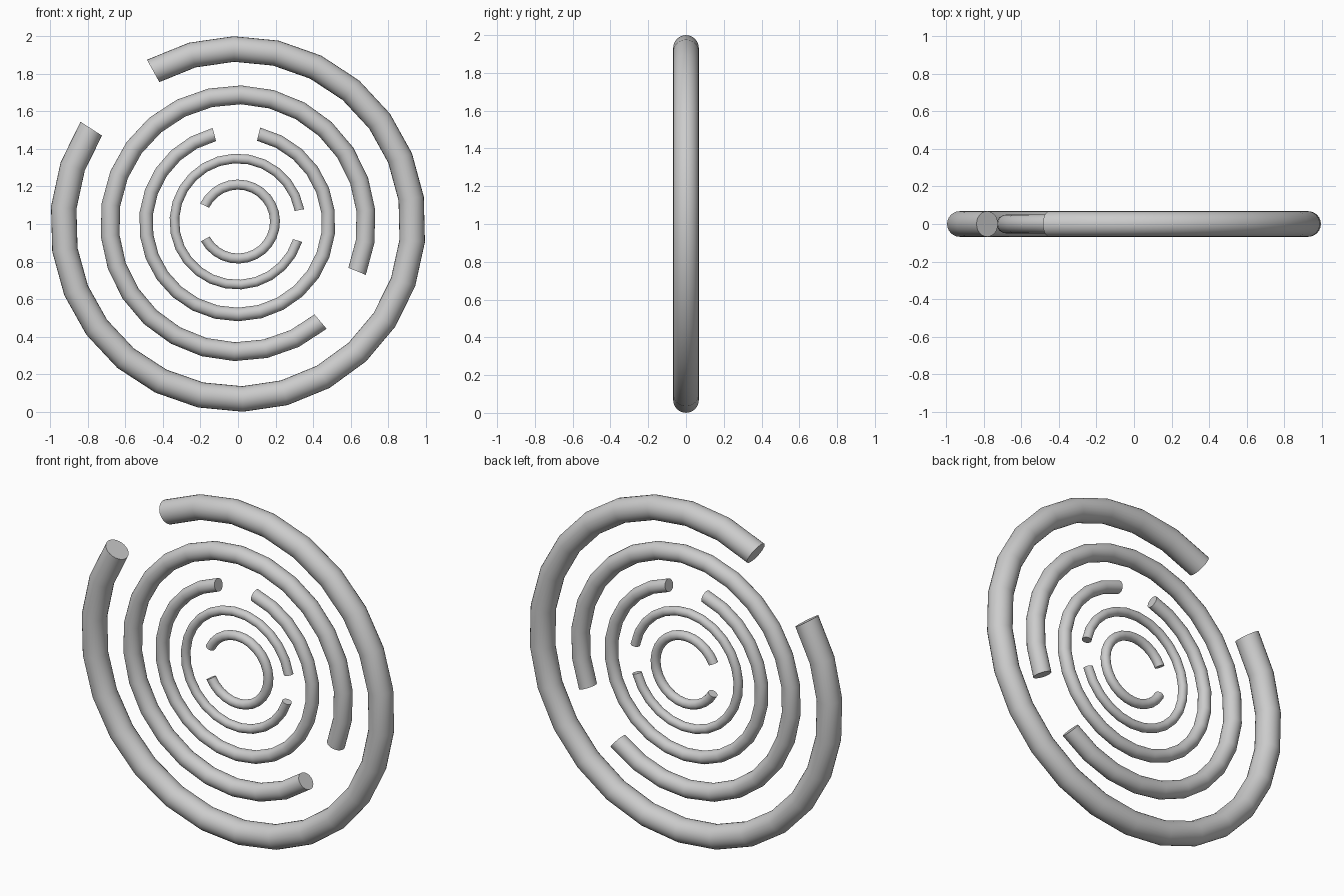
import bpy, bmesh, math
from mathutils import Vector

if "Cube" in bpy.data.objects:
    bpy.data.objects.remove(bpy.data.objects["Cube"])

SIDES = 24   # sides of the tube cross-section
STEPS = 24   # segments along each arc


def open_ring(name, centre, radius, tube, start, sweep):
    """Tube bent into an arc in the XZ plane, angles in degrees, flat end caps."""
    bm = bmesh.new()
    loops = []
    for i in range(STEPS + 1):
        a = math.radians(start + sweep * i / STEPS)
        out = Vector((math.cos(a), 0, math.sin(a)))
        mid = Vector((centre[0], 0, centre[1])) + out * radius
        loop = []
        for j in range(SIDES):
            b = 2 * math.pi * j / SIDES
            loop.append(bm.verts.new(mid + out * tube * math.cos(b)
                                     + Vector((0, tube * math.sin(b), 0))))
        loops.append(loop)
    for p, q in zip(loops, loops[1:]):
        for j in range(SIDES):
            k = (j + 1) % SIDES
            bm.faces.new((p[j], p[k], q[k], q[j]))
    bm.faces.new(loops[0])
    bm.faces.new(loops[-1])
    bmesh.ops.recalc_face_normals(bm, faces=bm.faces)
    mesh = bpy.data.meshes.new(name)
    bm.to_mesh(mesh)
    bm.free()
    ob = bpy.data.objects.new(name, mesh)
    bpy.context.collection.objects.link(ob)
    bpy.ops.object.select_all(action='DESELECT')
    ob.select_set(True)
    bpy.context.view_layer.objects.active = ob
    bpy.ops.object.shade_smooth_by_angle(angle=math.radians(35))


# Concentric rings, outermost to innermost, each with its own gap
open_ring("outer_ring", (0, 1.0), 0.932, 0.068, 147, 332)
open_ring("second_ring", (0, 1.004), 0.684, 0.050, -22, 332)
open_ring("third_ring", (-0.004, 1.005), 0.487, 0.036, 104.5, 332)
open_ring("fourth_ring", (-0.003, 1.013), 0.336, 0.0255, 10.5, 332)
open_ring("inner_ring", (0, 1.013), 0.197, 0.0265, 208, 306.5)
